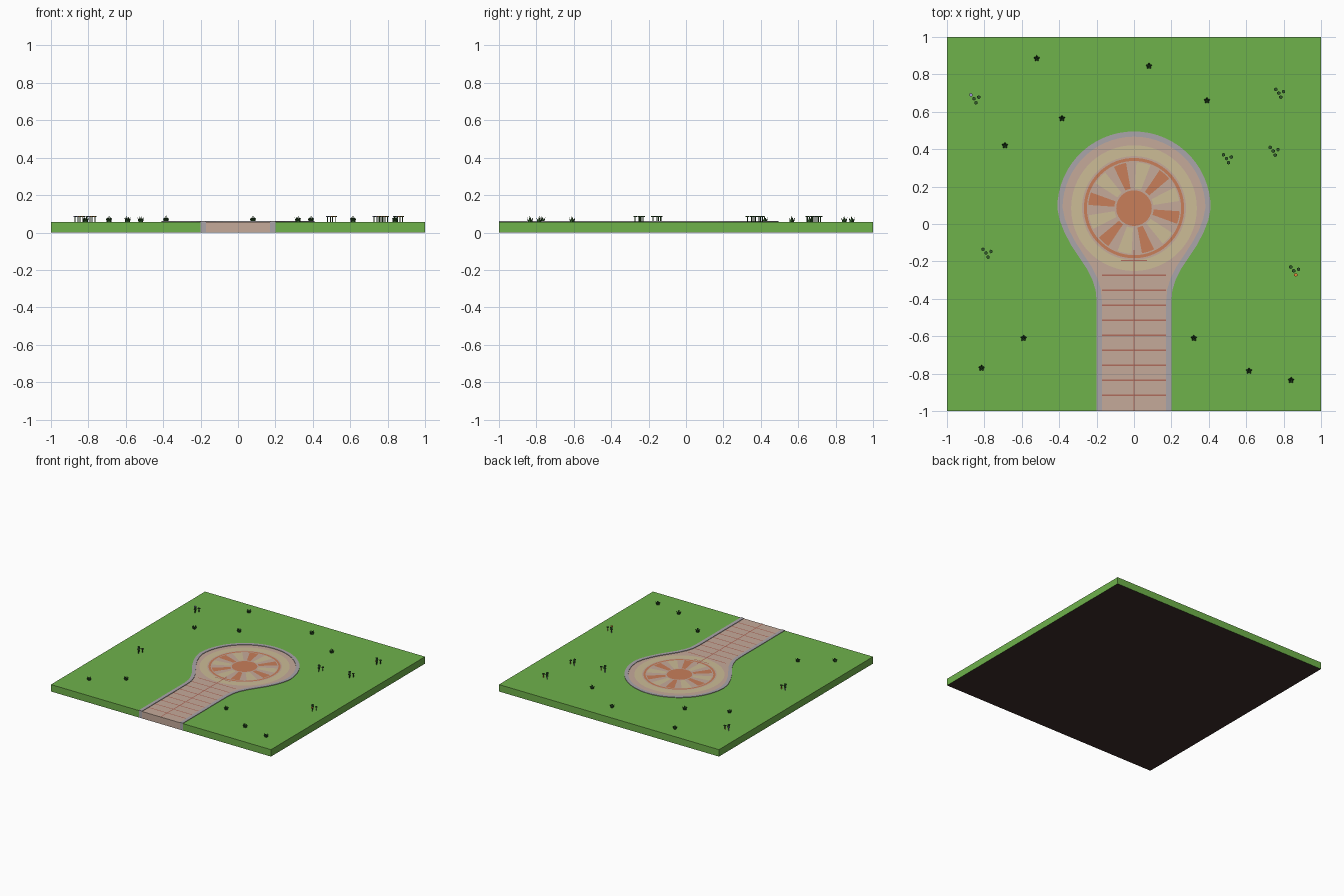
import bpy, bmesh, math
from mathutils import Vector

if "Cube" in bpy.data.objects:
    bpy.data.objects.remove(bpy.data.objects["Cube"])

GROUND, CURB, PATH = 0.057, 0.061, 0.057
CY, R = 0.085, 0.41          # centre and radius of the round plaza


def material(name, r, g, b):
    lin = [(c / 255 / 12.92) if c < 10 else ((c / 255 + 0.055) / 1.055) ** 2.4 for c in (r, g, b)]
    m = bpy.data.materials.new(name)
    m.diffuse_color = (*lin, 1)
    m.use_nodes = True
    m.node_tree.nodes["Principled BSDF"].inputs["Base Color"].default_value = m.diffuse_color
    return m


grass = material("grass green", 111, 178, 75)
soil = material("dark soil", 62, 46, 42)
paving = material("pink paving", 197, 170, 154)
stone = material("grey stone", 170, 165, 170)
khaki = material("khaki tile", 204, 188, 150)
orange = material("terracotta tile", 200, 126, 90)
joint = material("red joint", 176, 108, 92)
leaf = material("dark leaf", 48, 88, 42)
purple = material("purple petal", 160, 145, 215)
amber = material("amber petal", 232, 140, 60)


def finish(name, bm, mats):
    me = bpy.data.meshes.new(name)
    bm.to_mesh(me)
    bm.free()
    for m in mats:
        me.materials.append(m)
    ob = bpy.data.objects.new(name, me)
    bpy.context.collection.objects.link(ob)
    return ob


def slab(name, outline, top, mat):
    """Extrude an outline from z = 0; the underside is soil."""
    bm = bmesh.new()
    f = bm.faces.new([bm.verts.new((p[0], p[1], 0)) for p in outline])
    new = bmesh.ops.extrude_face_region(bm, geom=[f])["geom"]
    bmesh.ops.translate(bm, vec=(0, 0, top), verts=[v for v in new if isinstance(v, bmesh.types.BMVert)])
    bmesh.ops.recalc_face_normals(bm, faces=bm.faces)
    for f in bm.faces:
        f.normal_update()
        f.material_index = 1 if f.normal.z < -0.5 else 0
    return finish(name, bm, [mat, soil])


# Keyhole outline: straight walk, flared neck, round plaza
right = [(0.2, -1), (0.2, -0.41), (0.205, -0.355), (0.222, -0.3), (0.252, -0.24),
         (0.292, -0.18), (0.335, -0.115), (0.372, -0.045), (0.397, 0.02)]
right += [(R * math.cos(math.radians(a)), CY + R * math.sin(math.radians(a))) for a in range(0, 90, 6)]
outer = [Vector(p) for p in right] + [Vector((0, CY + R))] + [Vector((-x, y)) for x, y in reversed(right)]
inner = []
for i, p in enumerate(outer):
    t = outer[min(i + 1, len(outer) - 1)] - outer[max(i - 1, 0)]
    if i in (0, len(outer) - 1):
        t.x = 0
    n = Vector((-t.y, t.x)).normalized()
    inner.append(p + n * 0.028)

slab("lawn", [(1, -1), (1, 1), (-1, 1), (-1, -1)] + outer[::-1], GROUND, grass)
slab("curb", outer + inner[::-1], CURB, stone)
slab("walkway", inner, PATH, paving)

# Walkway joints
bm = bmesh.new()


def strip(x0, x1, y0, y1, z):
    bm.faces.new([bm.verts.new(p) for p in ((x0, y0, z), (x1, y0, z), (x1, y1, z), (x0, y1, z))])


for i in range(9):
    y = -0.915 + 0.08 * i
    strip(-0.171, 0.171, y - 0.004, y + 0.004, PATH + 0.001)
strip(-0.07, 0.07, -0.199, -0.193, PATH + 0.0025)
strip(-0.004, 0.004, -1, -0.14, PATH + 0.003)
finish("walkway_joints", bm, [joint])

# Plaza medallion: tiled rings and wedges
bm = bmesh.new()


def arc(r0, r1, a0, a1, mi, steps):
    for k in range(steps):
        a, b = (math.radians(a0 + (a1 - a0) * (k + j) / steps) for j in (0, 1))
        pts = [(r0, a), (r1, a), (r1, b), (r0, b)] if r0 else [(0, 0), (r1, a), (r1, b)]
        f = bm.faces.new([bm.verts.new((r * math.cos(t), CY + r * math.sin(t), PATH + 0.0015)) for r, t in pts])
        f.material_index = mi


arc(0, 0.095, 0, 360, 0, 48)
arc(0.252, 0.268, 0, 360, 0, 72)
arc(0.278, 0.336, 0, 360, 1, 72)
for k in range(6):
    a = 48 + 60 * k
    arc(0.105, 0.245, a - 8, a + 8, 0, 4)
    arc(0.105, 0.245, a + 21, a + 39, 1, 4)
finish("medallion", bm, [orange, khaki])

# Grass tufts: a ring of pointed blades leaning outward
tufts = [(-0.52, 0.885), (0.08, 0.845), (0.39, 0.66), (-0.385, 0.565), (-0.69, 0.42), (-0.59, -0.61),
         (-0.815, -0.77), (0.32, -0.61), (0.615, -0.785), (0.84, -0.835)]
bm = bmesh.new()
for x, y in tufts:
    for k in range(7):
        a = math.radians(90 + 72 * k) if k < 5 else k * math.pi
        reach, h = (0.018, 0.024) if k < 5 else (0.004, 0.033)
        d, s = Vector((math.cos(a), math.sin(a), 0)), Vector((-math.sin(a), math.cos(a), 0))
        c = Vector((x, y, GROUND)) + d * 0.007
        base = [bm.verts.new(c + o) for o in (s * 0.008, d * 0.006, s * -0.008, d * -0.006)]
        tip = bm.verts.new(c + d * (reach - 0.007) + Vector((0, 0, h)))
        for i in range(4):
            bm.faces.new((base[i], tip, base[(i + 1) % 4]))
bmesh.ops.recalc_face_normals(bm, faces=bm.faces)
finish("grass_tufts", bm, [leaf])

# Flower clumps: thin stems with flat round heads
clumps = [(-0.85, 0.67), (0.78, 0.70), (0.5, 0.35), (0.75, 0.39), (-0.785, -0.155), (0.86, -0.25)]
heads = [(-0.022, 0.02, 1), (-0.006, 0.0, 1), (0.02, 0.008, 2), (0.005, -0.022, 2)]
bm = bmesh.new()
for x, y in clumps:
    for dx, dy, mi in heads:
        for r, z0, z1, m in ((0.003, GROUND, 0.085, 0), (0.010, 0.084, 0.089, mi)):
            n = len(bm.faces)
            v = bmesh.ops.create_cone(bm, cap_ends=True, segments=6, radius1=r, radius2=r, depth=z1 - z0)["verts"]
            bmesh.ops.translate(bm, vec=(x + dx, y + dy, (z0 + z1) / 2), verts=v)
            bm.faces.ensure_lookup_table()
            for f in bm.faces[n:]:
                f.material_index = m
finish("flowers", bm, [leaf, purple, amber])
